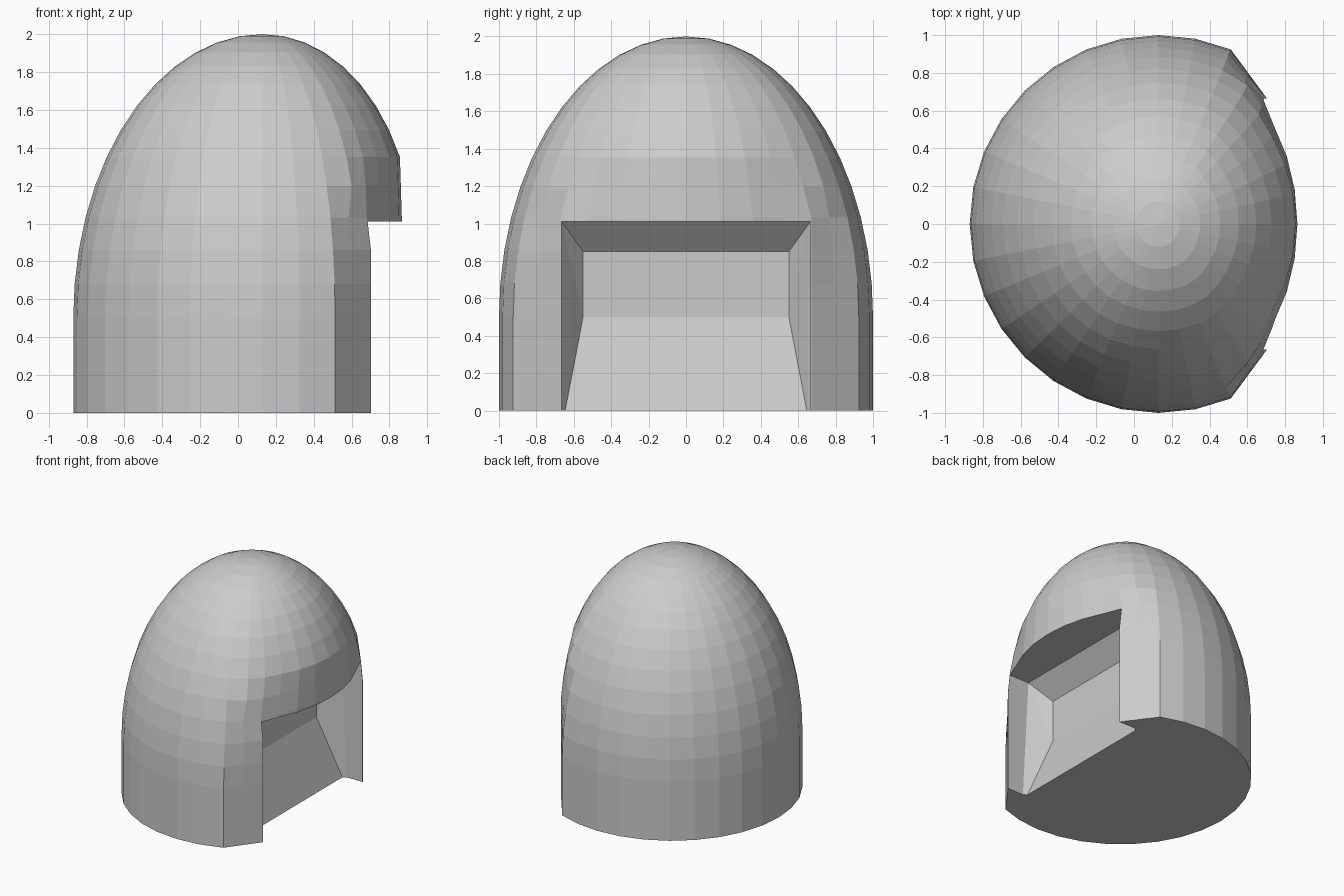
import bpy, bmesh, math

if "Cube" in bpy.data.objects:
    bpy.data.objects.remove(bpy.data.objects["Cube"])

CX, SEG, RINGS = 0.13, 32, 13


def smoothstep(a, b, v):
    t = max(0.0, min(1.0, (v - a) / (b - a)))
    return t * t * (3 - 2 * t)


def make_object(name, bm):
    bmesh.ops.recalc_face_normals(bm, faces=bm.faces)
    mesh = bpy.data.meshes.new(name)
    bm.to_mesh(mesh)
    bm.free()
    obj = bpy.data.objects.new(name, mesh)
    bpy.context.collection.objects.link(obj)
    return obj


def dome_point(r, z, col):
    """Round at the back; flattened brow and flat door jambs on the +x side."""
    a = 2 * math.pi * col / SEG
    off = min(col, SEG - col)          # columns away from the doorway axis
    x, y = r * math.cos(a), r * math.sin(a)
    if off < 6:
        if z > 1.1:                    # brow above the doorway
            k = 0.88 + 0.05 * max(0, z - 1.34) / 0.66
            if z < 1.3:
                k = 0.73 / r
            k += (1 - k) * smoothstep(3, 6, off)
            x *= k
        elif off >= 4:                 # flat jamb strips
            t = (6 - off) / 2
            x0, y0 = r * math.cos(math.radians(67.5)), r * math.sin(math.radians(67.5))
            tip = 0.57 if z < 0.95 else 0.55
            x = x0 + (tip - x0) * t
            y = math.copysign(y0 + (0.67 - y0) * t, y)
        else:                          # lintel front
            x = 0.735 * math.cos(a)
            y = 0.935 * math.sin(a)
    return (CX + x, y, z)


# Dome shell: straight base wall topped by half an ellipsoid
bm = bmesh.new()
levels = [(1.0, 0.0)]
for i in range(RINGS):
    t = math.pi / 2 * i / RINGS
    levels.append((math.cos(t), 0.5 + 1.5 * math.sin(t)))
rings = [[bm.verts.new(dome_point(r, z, c)) for c in range(SEG)] for r, z in levels]
for lo, hi in zip(rings, rings[1:]):
    for c in range(SEG):
        d = (c + 1) % SEG
        bm.faces.new((lo[c], lo[d], hi[d], hi[c]))
apex = bm.verts.new((CX, 0, 2.0))
for c in range(SEG):
    bm.faces.new((rings[-1][c], rings[-1][(c + 1) % SEG], apex))
bm.faces.new(rings[0][::-1])
dome = make_object("dome_shelter", bm)

# Doorway cutter: sloping sill, upright back wall, sloping soffit, flared sides
bm = bmesh.new()
half = [(0.35, 0.55, 0.5), (0.35, 0.55, 0.85), (0.50, 0.665, 1.01),
        (0.56, 0.665, 0.0), (0.56, 0.665, -0.1), (2.0, 0.665, -0.1), (2.0, 0.665, 1.01)]
for x, y, z in half:
    for s in (-1, 1):
        bm.verts.new((x, y * s, z))
bmesh.ops.convex_hull(bm, input=bm.verts)
cutter = make_object("doorway_cutter", bm)
cutter.hide_render = True
cutter.hide_viewport = False

# Carve the doorway
mod = dome.modifiers.new("doorway", 'BOOLEAN')
mod.operation = 'DIFFERENCE'
mod.solver = 'EXACT'
mod.object = cutter
bpy.context.view_layer.objects.active = dome
dome.select_set(True)
bpy.ops.object.modifier_apply(modifier=mod.name)
bpy.data.objects.remove(cutter, do_unlink=True)
